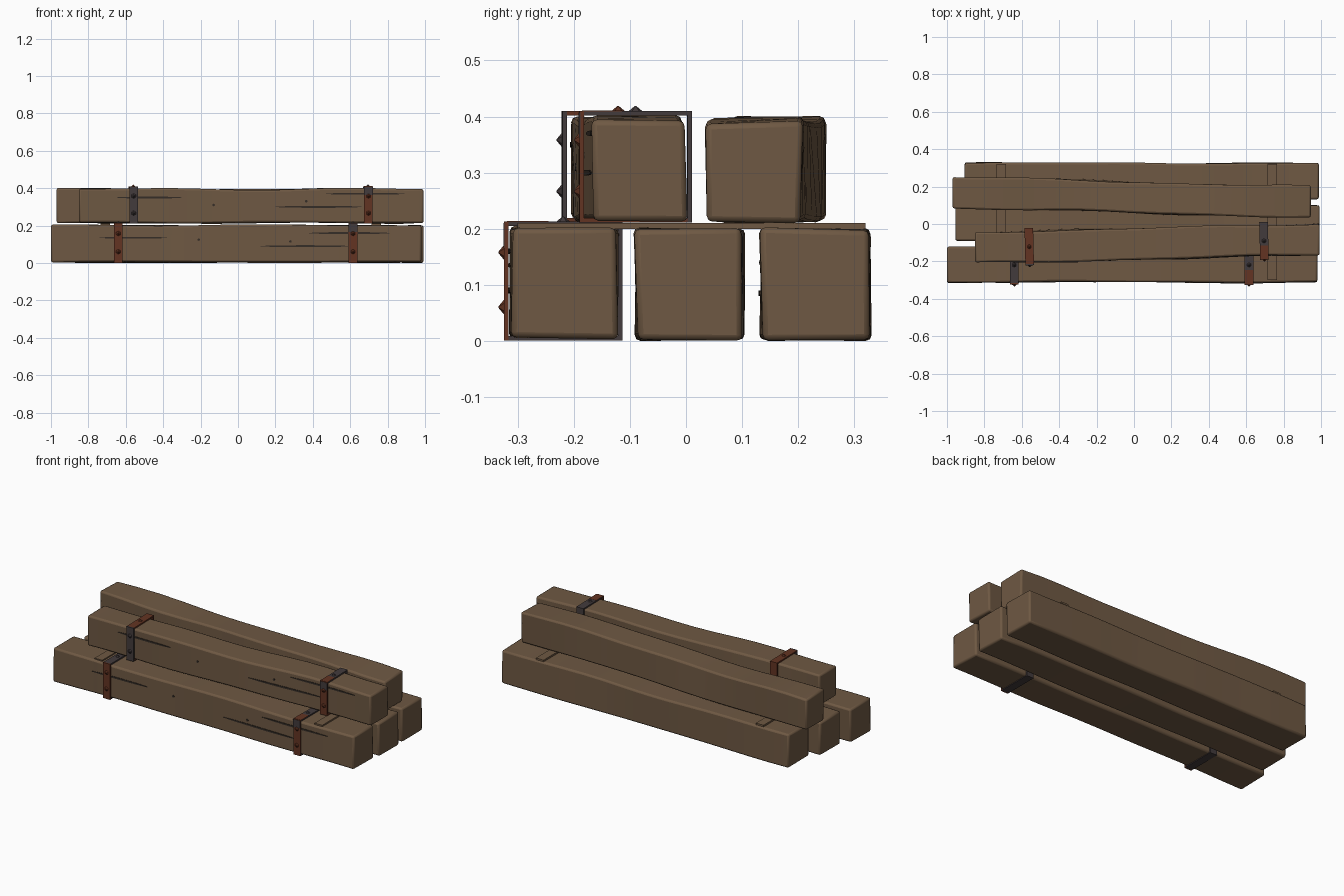
import bpy, bmesh, math, random
from mathutils import Vector, Matrix

if "Cube" in bpy.data.objects:
    bpy.data.objects.remove(bpy.data.objects["Cube"])

random.seed(7)


def material(name, rgb):
    m = bpy.data.materials.new(name)
    m.diffuse_color = (*rgb, 1)
    m.use_nodes = True
    m.node_tree.nodes["Principled BSDF"].inputs["Base Color"].default_value = m.diffuse_color
    return m


WOOD = material("weathered wood", (0.158, 0.099, 0.056))
CRACK = material("dark crack", (0.035, 0.026, 0.020))
RUST = material("rust", (0.125, 0.034, 0.016))
IRON = material("grey iron", (0.055, 0.043, 0.045))


def make(name, bm, mats):
    bmesh.ops.recalc_face_normals(bm, faces=bm.faces)
    me = bpy.data.meshes.new(name)
    bm.to_mesh(me)
    bm.free()
    for m in mats:
        me.materials.append(m)
    ob = bpy.data.objects.new(name, me)
    bpy.context.collection.objects.link(ob)
    return ob


def loft(bm, rings):
    """Skin a list of four-point rings and close both ends."""
    vs = [[bm.verts.new(p) for p in r] for r in rings]
    for a, b in zip(vs, vs[1:]):
        for k in range(4):
            bm.faces.new((a[k], a[(k + 1) % 4], b[(k + 1) % 4], b[k]))
    bm.faces.new(vs[0])
    bm.faces.new(vs[-1])


def box(bm, c, s, mat=0, rot=Matrix()):
    m = rot @ Matrix.Translation(c) @ Matrix.Diagonal((*s, 1))
    r = bmesh.ops.create_cube(bm, size=1, matrix=m)
    for f in {f for v in r["verts"] for f in v.link_faces}:
        f.material_index = mat


def beam(name, x0, x1, ya, yb, z0, z1, w, cracks=(), knots=(), amp=0.004):
    """Rough-sawn beam whose centre runs from y=ya to y=yb."""
    ph = [[random.uniform(0, 6.28) for _ in range(4)] for _ in range(4)]

    def corner(k, x):
        sy = (-1, 1, 1, -1)[k]
        y = ya + (yb - ya) * (x - x0) / (x1 - x0) + sy * (w / 2 - amp)
        z = (z0 + 0.002, z0 + 0.002, z1 - amp, z1 - amp)[k]
        p = ph[k]
        y += amp * (0.7 * math.sin(4 * x + p[0]) + 0.4 * math.sin(9 * x + p[1]))
        dz = amp * (0.7 * math.sin(5 * x + p[2]) + 0.4 * math.sin(8 * x + p[3]))
        return Vector((x, y, z + dz * (0.5 if k < 2 else 1)))

    bm = bmesh.new()
    n = 14
    loft(bm, [[corner(k, x0 + (x1 - x0) * i / n) for k in range(4)] for i in range(n + 1)])
    ob = make(name, bm, [WOOD])
    mod = ob.modifiers.new("worn edges", "BEVEL")
    mod.width, mod.segments, mod.angle_limit = 0.010, 2, math.radians(40)
    bpy.context.view_layer.objects.active = ob
    ob.select_set(True)
    bpy.ops.object.shade_smooth_by_angle(angle=math.radians(30))
    ob.select_set(False)

    # cracks and knots follow the front face
    def face_point(x, z):
        a, b = corner(0, x), corner(3, x)
        p = a.lerp(b, (z - a.z) / (b.z - a.z))
        return Vector((x, p.y, z))

    if cracks or knots:
        bm = bmesh.new()
        for ca, cb, z in cracks:
            rings = []
            for i in range(9):
                t = i / 8
                h = 0.0015 + 0.0035 * math.sin(math.pi * t) ** 0.5 if 0 < t < 1 else 0.001
                p = face_point(ca + (cb - ca) * t, z)
                rings.append([p + Vector((0, dy, dz)) for dy, dz in
                              ((-0.003, -h), (0.004, -h), (0.004, h), (-0.003, h))])
            loft(bm, rings)
        for x, z in knots:
            m = Matrix.Translation(face_point(x, z)) @ Matrix.Rotation(math.pi / 2, 4, "X")
            bmesh.ops.create_cone(bm, cap_ends=True, segments=8, radius1=0.007,
                                  radius2=0.007, depth=0.006, matrix=m)
        make(name + "_cracks", bm, [CRACK])


def strap(name, x, y, z0, z1, w, yaw, sides, patch):
    """Iron band: sides gives rust (0) or iron (1) for front, top, back, bottom."""
    bm = bmesh.new()
    rot = Matrix.Translation((x, y, 0)) @ Matrix.Rotation(yaw, 4, "Z")
    t, b, zc, h = 0.008, 0.046, (z0 + z1) / 2, z1 - z0
    box(bm, (0, -w / 2 + t / 2, zc), (b, t, h), sides[0], rot)
    box(bm, (0, 0, z1 - t / 2), (b, w - 2 * t, t), sides[1], rot)
    box(bm, (0, w / 2 - t / 2, zc), (b, t, h), sides[2], rot)
    box(bm, (0, 0, z0 + t / 2), (b, w - 2 * t, t), sides[3], rot)
    # corrosion patches at the upper front and on the top
    if patch:
        box(bm, (0, -w / 2, z1 - 0.025), (b * 1.01, 0.002, 0.045), 1 - sides[0], rot)
        box(bm, (0, -w * 0.3, z1), (b * 1.01, w * 0.35, 0.002), 1 - sides[1], rot)
    # pointed rivets on front and top
    spots = [((0, -w / 2 - 0.005, z0 + h * f), Matrix.Rotation(math.pi / 2, 4, "X"), 1)
             for f in (0.28, 0.74)]
    spots.append(((0, 0, z1 + 0.004), Matrix(), 0))
    for c, r, mi in spots:
        res = bmesh.ops.create_cone(bm, cap_ends=True, segments=6, radius1=0.013, radius2=0.001,
                                    depth=0.010, matrix=rot @ Matrix.Translation(c) @ r)
        for f in {f for v in res["verts"] for f in v.link_faces}:
            f.material_index = sides[0] if mi else sides[1]
    make(name, bm, [RUST, IRON])


# lower row
low_cracks = [(-0.74, -0.38, 0.135), (0.38, 0.81, 0.16), (0.12, 0.60, 0.09)]
beam("lower_front_beam", -1.0, 0.98, -0.217, -0.216, 0.003, 0.207, 0.197,
     low_cracks, [(-0.21, 0.125), (0.28, 0.115)])
beam("lower_middle_beam", -0.955, 0.992, 0.006, 0.006, 0.0, 0.203, 0.199)
beam("lower_back_beam", -0.905, 0.988, 0.231, 0.230, 0.0, 0.203, 0.200,
     [(-0.6, -0.25, 0.14), (0.3, 0.7, 0.085)])

# upper row, slightly skewed
beam("upper_front_beam", -0.85, 0.992, -0.127, -0.083, 0.213, 0.402, 0.178,
     [(-0.65, -0.30, 0.35), (0.20, 0.66, 0.30), (0.47, 0.89, 0.37)],
     [(-0.13, 0.31), (0.365, 0.33)], amp=0.006)
beam("upper_back_beam", -0.97, 0.945, 0.168, 0.118, 0.211, 0.401, 0.180, amp=0.007)

# thin spacer boards between the rows
for nm, x in (("left", -0.71), ("right", 0.74)):
    bm = bmesh.new()
    box(bm, (x, 0.01, 0.205), (0.05, 0.62, 0.010))
    make(nm + "_spacer", bm, [WOOD])

# iron straps
strap("lower_left_strap", -0.64, -0.219, 0.001, 0.213, 0.211, 0, (0, 1, 1, 1), False)
strap("lower_right_strap", 0.615, -0.219, 0.001, 0.213, 0.211, 0, (0, 1, 1, 1), True)
strap("upper_left_strap", -0.56, -0.121, 0.211, 0.410, 0.200, 0.024, (1, 0, 0, 0), False)
strap("upper_right_strap", 0.695, -0.090, 0.211, 0.410, 0.200, 0.024, (0, 1, 1, 0), True)
